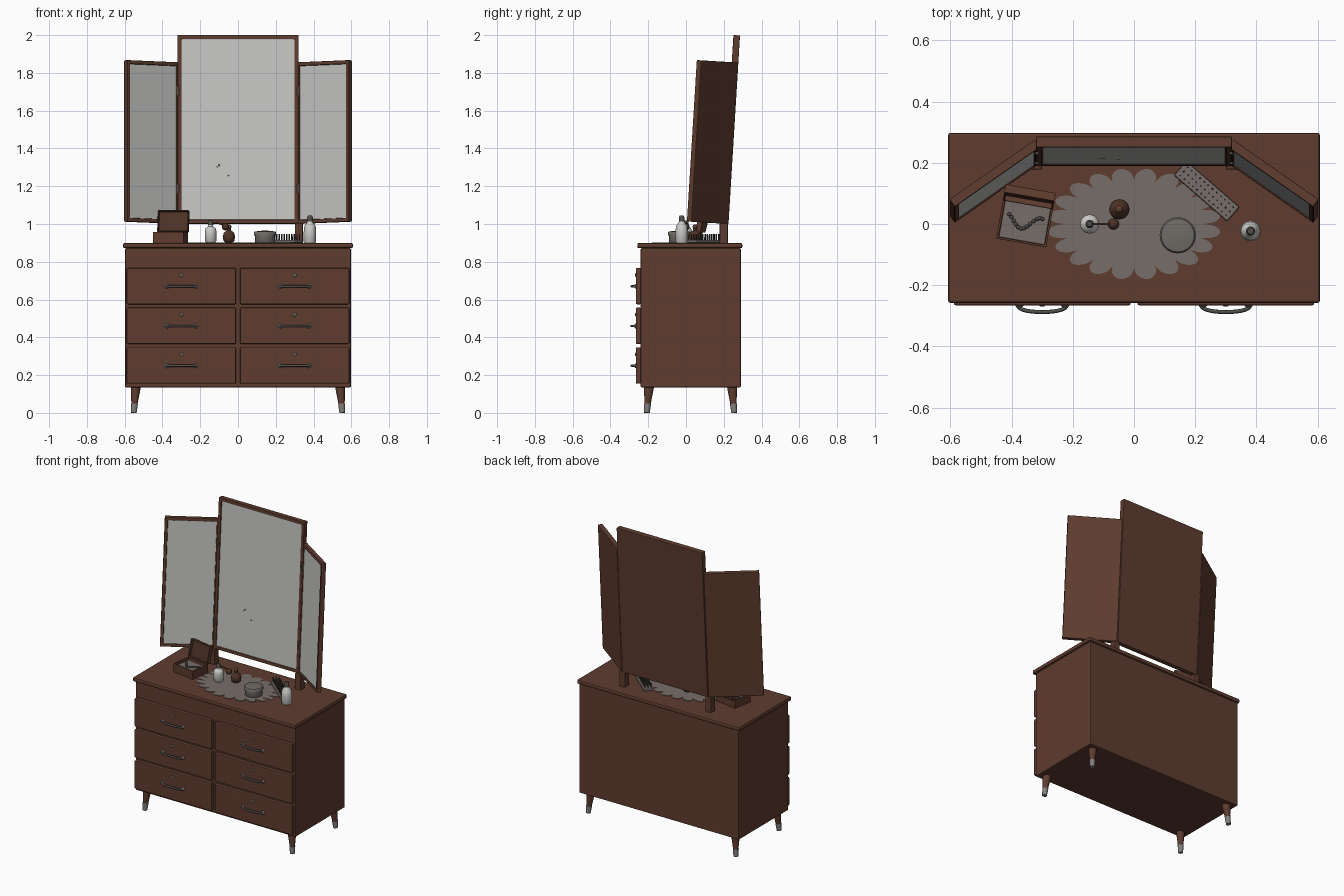
import bpy, bmesh, math
from mathutils import Matrix, Vector

if "Cube" in bpy.data.objects:
    bpy.data.objects.remove(bpy.data.objects["Cube"])

T = Matrix.Translation
def R(deg, axis): return Matrix.Rotation(math.radians(deg), 4, axis)

def mat(name, r, g, b):
    m = bpy.data.materials.new(name)
    m.diffuse_color = (r, g, b, 1)
    m.use_nodes = True
    m.node_tree.nodes["Principled BSDF"].inputs["Base Color"].default_value = m.diffuse_color
    return m

WOOD = mat("walnut wood", 0.112, 0.045, 0.028)
DARK = mat("dark amber", 0.075, 0.032, 0.020)
MIRROR = mat("mirror glass", 0.56, 0.56, 0.545)
METAL = mat("aged metal", 0.085, 0.078, 0.072)
SILVER = mat("ferrule silver", 0.22, 0.215, 0.205)
LACE = mat("lace", 0.18, 0.155, 0.14)
WHITE = mat("white porcelain", 0.60, 0.60, 0.58)
TIN = mat("powder grey", 0.16, 0.145, 0.13)

def finish(name, bm, mats, M=Matrix(), bevel=0, smooth=False):
    bmesh.ops.recalc_face_normals(bm, faces=bm.faces)
    me = bpy.data.meshes.new(name)
    bm.to_mesh(me)
    bm.free()
    for m in mats:
        me.materials.append(m)
    ob = bpy.data.objects.new(name, me)
    bpy.context.collection.objects.link(ob)
    ob.matrix_world = M
    if bevel:
        b = ob.modifiers.new("bevel", 'BEVEL')
        b.width, b.segments, b.limit_method = bevel, 2, 'ANGLE'
    if smooth:
        bpy.ops.object.select_all(action='DESELECT')
        ob.select_set(True)
        bpy.context.view_layer.objects.active = ob
        bpy.ops.object.shade_smooth_by_angle(angle=math.radians(40))
    return ob

def box_bm(lo, hi):
    bm = bmesh.new()
    bmesh.ops.create_cube(bm, size=1)
    for v in bm.verts:
        v.co = [(l + h) / 2 + c * (h - l) for l, h, c in zip(lo, hi, v.co)]
    return bm

def box(name, lo, hi, m=WOOD, M=Matrix(), bevel=0.0):
    return finish(name, box_bm(lo, hi), [m], M, bevel)

def framed(name, lo, hi, border, depth, inner, M, direction=(0, -1, 0), bevel=0.004):
    """Box with a sunken, differently coloured panel on one face."""
    bm = box_bm(lo, hi)
    bm.normal_update()
    f = max(bm.faces, key=lambda q: q.normal.dot(Vector(direction)))
    bmesh.ops.inset_region(bm, faces=[f], thickness=border)
    bmesh.ops.inset_region(bm, faces=[f], thickness=0.0005, depth=-depth)
    f.material_index = 1
    return finish(name, bm, [WOOD, inner], M, bevel)

def lathe(name, profile, m, M=Matrix(), n=24):
    """Revolved (radius, height) profile, capped at both ends."""
    bm = bmesh.new()
    rings = [[bm.verts.new((r * math.cos(2 * math.pi * i / n), r * math.sin(2 * math.pi * i / n), z))
              for i in range(n)] for r, z in profile]
    for a, b in zip(rings, rings[1:]):
        for i in range(n):
            bm.faces.new((a[i], a[(i + 1) % n], b[(i + 1) % n], b[i]))
    bm.faces.new(rings[0])
    bm.faces.new(rings[-1])
    return finish(name, bm, [m], M, smooth=True)

def ball(name, r, loc, m):
    bm = bmesh.new()
    bmesh.ops.create_uvsphere(bm, u_segments=16, v_segments=10, radius=r)
    return finish(name, bm, [m], T(loc), smooth=True)

def tube(name, pts, r, m):
    cu = bpy.data.curves.new(name, 'CURVE')
    cu.dimensions, cu.bevel_depth, cu.bevel_resolution, cu.use_fill_caps = '3D', r, 2, True
    s = cu.splines.new('POLY')
    s.points.add(len(pts) - 1)
    for p, q in zip(s.points, pts):
        p.co = (*q, 1)
    cu.materials.append(m)
    ob = bpy.data.objects.new(name, cu)
    bpy.context.collection.objects.link(ob)

# Carcass and top
box("cabinet_body", (-0.598, -0.24, 0.135), (0.598, 0.29, 0.872), bevel=0.006)
box("cabinet_top", (-0.608, -0.258, 0.872), (0.608, 0.298, 0.90), bevel=0.008)

# Drawers with arched handles and keyholes
for side in (-1, 1):
    cx = side * 0.30
    for row, z0 in enumerate((0.155, 0.365, 0.575)):
        box("drawer_front", (cx - 0.289, -0.266, z0), (cx + 0.289, -0.238, z0 + 0.192), bevel=0.006)
        hz = z0 + 0.095
        tube("drawer_handle", [(cx + 0.08 * math.cos(a), -0.264 - 0.024 * math.sin(a) ** 0.8, hz)
                               for a in [math.pi * (0.01 + 0.98 * i / 14) for i in range(15)]], 0.0065, METAL)
        for s in (-1, 1):
            lathe("handle_rosette", [(0.013, 0), (0.013, 0.003), (0.008, 0.008)], SILVER,
                  T((cx + s * 0.075, -0.265, hz)) @ R(90, 'X'), 14)
        lathe("keyhole_plate", [(0.010, 0), (0.010, 0.002), (0.008, 0.004)], SILVER,
              T((cx, -0.265, z0 + 0.155)) @ R(90, 'X'), 14)
        box("keyhole_slot", (cx - 0.002, -0.2705, z0 + 0.149), (cx + 0.002, -0.268, z0 + 0.159), METAL)

# Splayed legs with metal ferrules
for sx in (-1, 1):
    for sy in (-1, 1):
        M = T((sx * 0.552, 0.024 + sy * 0.231, 0))
        M[0][2], M[1][2] = -sx * 0.16, -sy * 0.16
        lathe("leg", [(0.016, 0.04), (0.019, 0.07), (0.024, 0.11), (0.027, 0.14)], WOOD, M, 20)
        lathe("leg_ferrule", [(0.015, 0), (0.0185, 0.048)], SILVER, M, 20)

# Triple mirror, leaning back
LEAN = T((0, 0.225, 1.0)) @ R(-3.5, 'X')
framed("centre_mirror", (-0.32, -0.035, 0), (0.32, 0, 1.0), 0.029, 0.006, MIRROR, LEAN)
for s in (-1, 1):
    framed("wing_mirror", (min(0, s * 0.34), -0.03, 0), (max(0, s * 0.34), 0, 0.856), 0.027, 0.006,
           MIRROR, LEAN @ T((s * 0.325, -0.002, 0)) @ R(-s * 35, 'Z'))
    for z in (0.16, 0.68):
        lathe("mirror_hinge", [(0.006, 0), (0.006, 0.05)], METAL, LEAN @ T((s * 0.318, -0.037, z)), 12)
    box("mirror_post", (s * 0.322 - 0.021, 0.178, 0.89), (s * 0.322 + 0.021, 0.222, 1.005), bevel=0.004)
# Age spots on the glass
for x, z, r in ((-0.10, 0.31, 0.007), (-0.05, 0.255, 0.005), (-0.11, 0.302, 0.004)):
    lathe("glass_spot", [(r, 0), (r, 0.001)], METAL, LEAN @ T((x, -0.029, z)) @ R(90, 'X'), 8)

# Scalloped lace doily
bm = bmesh.new()
ring = []
for i in range(240):
    a = 2 * math.pi * i / 240
    r = 0.80 + 0.20 * abs(math.sin(10 * a)) ** 0.55
    ring.append(bm.verts.new((0.285 * r * math.cos(a), 0.182 * r * math.sin(a), 0.9)))
f = bm.faces.new(ring)
top = bmesh.ops.extrude_face_region(bm, geom=[f])["geom"]
bmesh.ops.translate(bm, verts=[v for v in top if isinstance(v, bmesh.types.BMVert)], vec=(0, 0, 0.003))
finish("lace_doily", bm, [LACE])

# Jewellery box with open lid and beads
JB = T((-0.357, 0.005, 0.90)) @ R(-10, 'Z')
framed("jewellery_box", (-0.083, -0.068, 0), (0.083, 0.068, 0.058), 0.010, 0.02, LACE, JB, (0, 0, 1), 0.002)
framed("jewellery_box_lid", (-0.083, -0.028, 0), (0.083, 0, 0.115), 0.008, 0.018, DARK,
       JB @ T((0, 0.085, 0.055)) @ R(-14, 'X'), bevel=0.002)
for i in range(13):
    t = i / 12
    p = JB @ Vector((-0.055 + 0.11 * t, 0.022 * math.sin(t * 6 + 2.2), 0.043))
    ball("necklace_bead", 0.0065, p, METAL)

# Atomiser bottle with tube and squeeze bulb
A = T((-0.145, 0, 0.902))
lathe("atomiser_bottle", [(0.024, 0), (0.030, 0.008), (0.031, 0.06), (0.027, 0.075), (0.013, 0.085), (0.012, 0.095)], WHITE, A)
lathe("atomiser_cap", [(0.014, 0.092), (0.014, 0.108), (0.008, 0.116)], METAL, A)
tube("atomiser_tube", [(-0.145, 0, 1.005), (-0.105, 0, 1.005), (-0.068, 0, 0.99)], 0.004, DARK)
ball("atomiser_bulb", 0.019, (-0.067, 0, 0.985), DARK)

# Round amber bottle with stopper
lathe("amber_bottle", [(0.018, 0), (0.028, 0.008), (0.033, 0.03), (0.027, 0.052), (0.011, 0.064), (0.010, 0.078)],
      DARK, T((-0.048, 0.048, 0.902)))
ball("amber_stopper", 0.013, (-0.048, 0.048, 0.985), WOOD)

# Powder tin
lathe("powder_tin", [(0.052, 0), (0.054, 0.003), (0.054, 0.036), (0.059, 0.036), (0.059, 0.052), (0.054, 0.058),
                     (0.025, 0.062), (0.004, 0.063)], TIN, T((0.143, -0.037, 0.902)), 32)

# Tall lotion bottle
L = T((0.381, -0.023, 0.90))
lathe("lotion_bottle", [(0.029, 0), (0.033, 0.006), (0.033, 0.06), (0.030, 0.09), (0.016, 0.108), (0.014, 0.115)], WHITE, L)
lathe("lotion_cap", [(0.015, 0.112), (0.015, 0.135), (0.010, 0.146)], METAL, L)

# Hairbrush with bristles
B = T((0.238, 0.107, 0.90)) @ R(-41, 'Z')
box("brush_back", (-0.115, -0.031, 0), (0.115, 0.031, 0.016), LACE, B, 0.005)
for i in range(12):
    for j in (-1, 0, 1):
        lathe("brush_bristle", [(0.003, 0.012), (0.0025, 0.046)], METAL,
              B @ T((-0.099 + 0.018 * i, 0.018 * j, 0)), 6)
